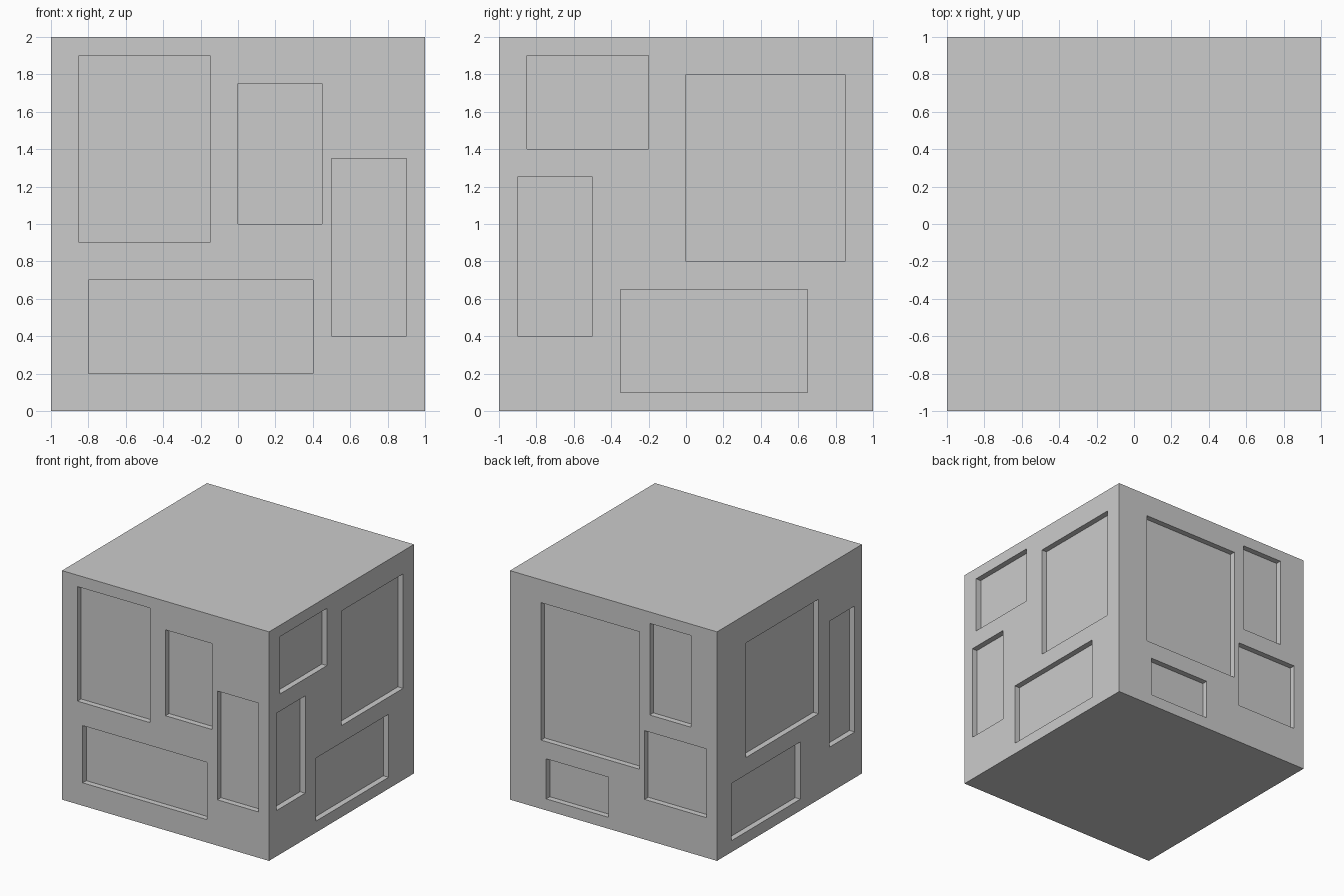
import bpy, bmesh
from mathutils import Matrix, Vector

if "Cube" in bpy.data.objects:
    bpy.data.objects.remove(bpy.data.objects["Cube"])

DEPTH = 0.05

# Recesses per side: (horizontal min, max, z min, max) in world axes
FRONT = [(-.85, -.15, .9, 1.9), (0, .45, 1, 1.75), (.5, .9, .4, 1.35), (-.8, .4, .2, .7)]
BACK = [(-.25, .7, .6, 1.8), (-.75, -.35, 1.1, 1.9), (-.9, -.3, .35, .95), (.05, .65, .1, .45)]
RIGHT = [(-.85, -.2, 1.4, 1.9), (0, .85, .8, 1.8), (-.9, -.5, .4, 1.25), (-.35, .65, .1, .65)]
LEFT = [(-.4, .6, .75, 1.75), (-.9, -.55, .4, 1.5), (-.15, .8, .1, .6)]


def add_box(bm, lo, hi):
    lo, hi = Vector(lo), Vector(hi)
    m = Matrix.Translation((lo + hi) / 2) @ Matrix.Diagonal((*(hi - lo), 1))
    bmesh.ops.create_cube(bm, size=1, matrix=m)


def make_object(name, bm):
    mesh = bpy.data.meshes.new(name)
    bm.to_mesh(mesh)
    bm.free()
    obj = bpy.data.objects.new(name, mesh)
    bpy.context.collection.objects.link(obj)
    return obj


# Solid block
bm = bmesh.new()
add_box(bm, (-1, -1, 0), (1, 1, 2))
block = make_object("block", bm)

# Boxes that cut the shallow recesses into the four sides
bm = bmesh.new()
for side, rects in ((-1, FRONT), (1, BACK)):
    y0, y1 = sorted((side * (1 - DEPTH), side * 1.1))
    for a, b, z0, z1 in rects:
        add_box(bm, (a, y0, z0), (b, y1, z1))
for side, rects in ((-1, LEFT), (1, RIGHT)):
    x0, x1 = sorted((side * (1 - DEPTH), side * 1.1))
    for a, b, z0, z1 in rects:
        add_box(bm, (x0, a, z0), (x1, b, z1))
cutter = make_object("recess_cutter", bm)
cutter.hide_render = True

# Cut, then discard the cutter
mod = block.modifiers.new("recesses", 'BOOLEAN')
mod.operation = 'DIFFERENCE'
mod.solver = 'EXACT'
mod.object = cutter
bpy.context.view_layer.objects.active = block
bpy.ops.object.modifier_apply(modifier=mod.name)
bpy.data.objects.remove(cutter, do_unlink=True)
